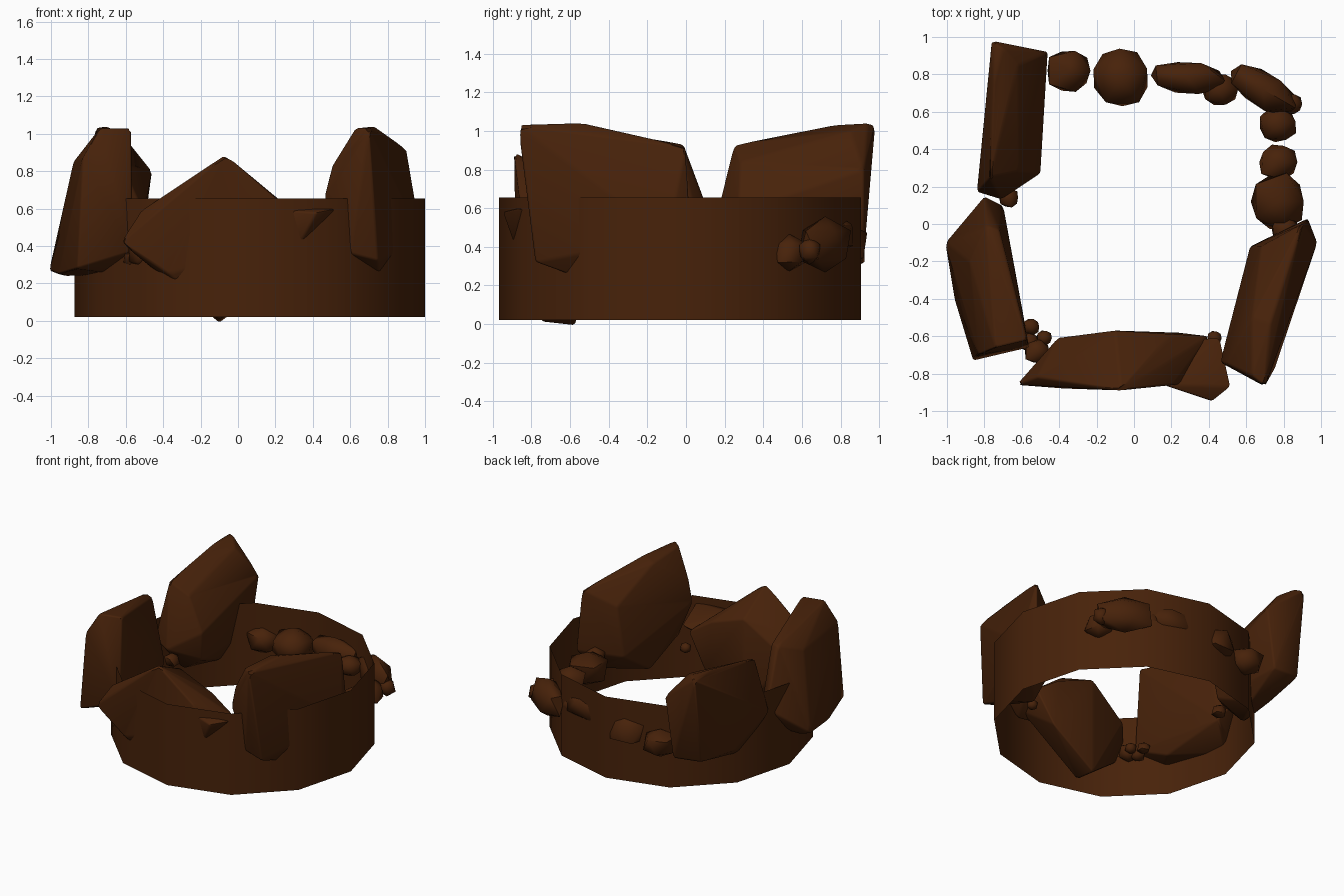
import bpy, bmesh, math, random
from mathutils import Matrix, Vector

if "Cube" in bpy.data.objects:
    bpy.data.objects.remove(bpy.data.objects["Cube"])

random.seed(4)
brown = bpy.data.materials.new("dark_brown")
brown.diffuse_color = (0.064, 0.016, 0.003, 1)
brown.use_nodes = True
brown.node_tree.nodes["Principled BSDF"].inputs["Base Color"].default_value = brown.diffuse_color


def finish(name, bm, angle=50):
    bmesh.ops.recalc_face_normals(bm, faces=bm.faces)
    me = bpy.data.meshes.new(name)
    bm.to_mesh(me)
    bm.free()
    me.materials.append(brown)
    for p in me.polygons:
        p.use_smooth = True
    me.set_sharp_from_angle(angle=math.radians(angle))
    ob = bpy.data.objects.new(name, me)
    bpy.context.collection.objects.link(ob)
    return ob


def slab(name, pts):
    """Chipped stone slab: hull of its corner points with softened edges."""
    bm = bmesh.new()
    for p in pts:
        bm.verts.new(p)
    res = bmesh.ops.convex_hull(bm, input=bm.verts)
    inner = [g for g in res["geom_interior"] if isinstance(g, bmesh.types.BMVert)]
    bmesh.ops.delete(bm, geom=inner, context='VERTS')
    bmesh.ops.dissolve_limit(bm, angle_limit=math.radians(6), verts=bm.verts, edges=bm.edges)
    bmesh.ops.bevel(bm, geom=bm.edges[:], offset=0.012, segments=2, profile=0.5, affect='EDGES')
    return finish(name, bm)


def rock(name, loc, size, turn=0):
    """Small lumpy stone, slightly squared off."""
    bm = bmesh.new()
    bmesh.ops.create_icosphere(bm, subdivisions=1, radius=1)
    for v in bm.verts:
        v.co *= random.uniform(0.95, 1.07) / max(abs(c) for c in v.co) ** 0.3
    bmesh.ops.transform(bm, verts=bm.verts, matrix=Matrix.LocRotScale(
        Vector(loc), Matrix.Rotation(math.radians(turn), 3, 'Z'), Vector(size)))
    return finish(name, bm)


# open twelve-sided band, a single sheet without caps
bm = bmesh.new()
R = 0.937
low, high = [], []
for i in range(12):
    a = math.radians(30 * i)
    x, y = 0.063 + R * math.cos(a), -0.032 + R * math.sin(a)
    low.append(bm.verts.new((x, y, 0.02)))
    high.append(bm.verts.new((x, y, 0.655)))
for i in range(12):
    j = (i + 1) % 12
    bm.faces.new((low[i], low[j], high[j], high[i]))
finish("ring_band", bm)

# right slab
slab("right_slab", [
    (.63, -.81, 1.03), (.70, -.87, 1.03), (.75, -.78, .32), (.60, -.77, .36),
    (.46, -.74, .66), (.50, -.75, .82), (.73, -.53, 1.04), (.63, -.5, 1.01),
    (.90, .0, .92), (.86, -.17, .93), (.68, -.12, .80), (.98, -.1, .45),
    (.93, .03, .45), (.62, -.12, .42), (.86, -.1, .28), (.59, -.4, .23), (.76, -.45, .20)])

# back left slab
slab("back_left_slab", [
    (-.76, .98, 1.03), (-.70, .94, 1.04), (-.75, .75, 1.03), (-.62, .85, 1.0),
    (-.46, .92, .80), (-.48, .80, .78), (-.77, .25, .93), (-.70, .40, .92),
    (-.62, .28, .84), (-.50, .27, .58), (-.49, .66, .70), (-.84, .17, .50),
    (-.71, .13, .45), (-.52, .30, .36), (-.58, .60, .23), (-.72, .35, .22),
    (-.76, .90, .36), (-.53, .92, .34), (-.80, .55, .33)])

# left slab, leaning inward
slab("left_slab", [
    (-.74, -.66, 1.03), (-.57, -.62, 1.03), (-.56, -.66, .37), (-.86, -.73, .28),
    (-.96, -.4, .25), (-.83, -.70, .87), (-.79, -.01, .93), (-.72, -.03, .92),
    (-.88, -.2, .85), (-1.01, -.1, .27), (-.92, -.1, .24), (-.70, .1, .35),
    (-.80, .15, .50), (-.66, -.2, .40), (-.64, -.4, .25)])

# front slab, standing on a corner, and the chipped tip at its right
slab("front_slab", [
    (-.07, -.89, .89), (-.10, -.57, .74), (-.18, -.87, .77), (.21, -.86, .65),
    (.20, -.59, .63), (-.63, -.86, .42), (-.52, -.82, .59), (-.41, -.61, .52),
    (-.37, -.88, .25), (.33, -.85, .45), (.40, -.60, .50), (-.10, -.57, -.01),
    (-.1, -.75, .01), (.25, -.58, .25)])
slab("front_slab_tip", [
    (.52, -.87, .60), (.42, -.95, .58), (.33, -.89, .41), (.46, -.60, .53),
    (.30, -.62, .50), (.10, -.75, .35), (.15, -.86, .60)])

# row of loose stones along the back and right
stones = [
    ((-.35, .82, .37), (.125, .12, .11), 0), ((-.07, .78, .41), (.155, .165, .13), 20),
    ((.29, .78, .46), (.21, .09, .11), -4), ((.46, .72, .42), (.10, .09, .08), 0),
    ((.69, .72, .41), (.21, .10, .15), -30), ((.77, .53, .37), (.105, .10, .10), 10),
    ((.77, .33, .38), (.105, .10, .10), 0), ((.77, .12, .39), (.15, .16, .13), 0),
    ((.81, -.03, .42), (.08, .07, .07), 0), ((.84, .64, .38), (.06, .06, .07), 0)]
for i, s in enumerate(stones):
    rock(f"stone_{i + 1}", *s)

# pebbles filling the gaps between slabs
pebbles = [(-.67, .14, .38, .055), (-.55, -.55, .34, .045), (-.48, -.61, .34, .042),
           (-.56, -.63, .33, .055), (-.52, -.68, .35, .07), (.43, -.61, .36, .04)]
for i, (x, y, z, r) in enumerate(pebbles):
    rock(f"pebble_{i + 1}", (x, y, z), (r, r, r))
